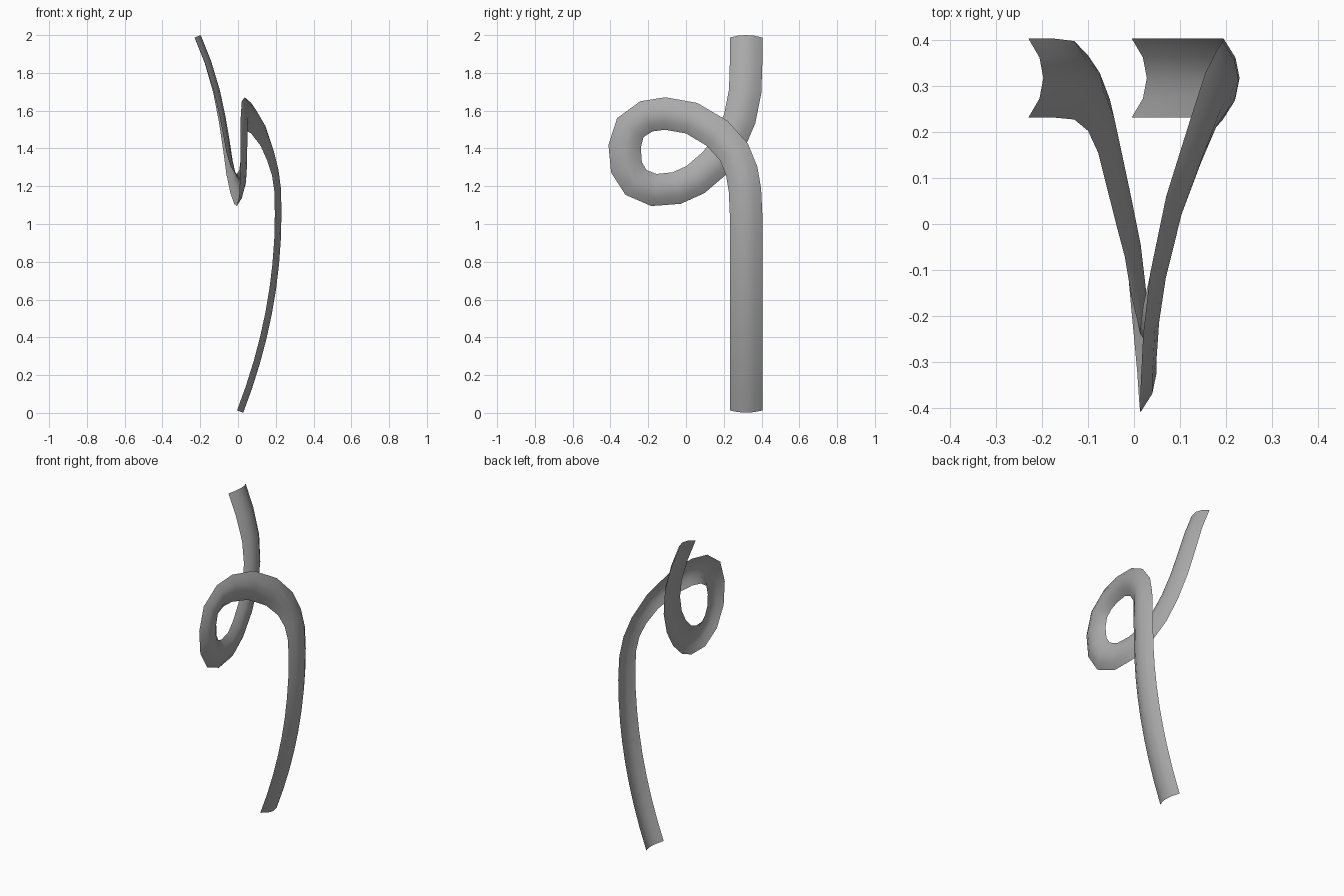
import bpy
import bmesh
from mathutils import Vector

cube = bpy.data.objects.get("Cube")
if cube:
    bpy.data.objects.remove(cube, do_unlink=True)

HALF_WIDTH = 0.086
BULGE = 0.035
ARC = [(-1, 0), (-0.52, 0.74), (0, 1), (0.52, 0.74), (1, 0)]


def make_material(name, color):
    mat = bpy.data.materials.new(name)
    mat.use_nodes = True
    mat.diffuse_color = color
    mat.node_tree.nodes["Principled BSDF"].inputs["Base Color"].default_value = color
    return mat


def stem_path(steps=8, top=1.05):
    """Gently bowed lower stem, rising from the floor."""
    points = []
    for i in range(steps + 1):
        z = 0.013 + (top - 0.013) * i / steps
        points.append((0.195 - 0.205 * ((top - z) / top) ** 2, 0.318, z))
    return points


# Loop that curls forward and down, then the free tail that rises behind it
loop_path = [
    (0.193, 0.312, 1.18), (0.18, 0.295, 1.28), (0.155, 0.255, 1.38),
    (0.12, 0.165, 1.48), (0.07, 0.03, 1.56), (0.035, -0.11, 1.585),
    (0.02, -0.21, 1.57), (0.014, -0.295, 1.51), (0.014, -0.325, 1.41),
    (0.012, -0.315, 1.30), (0.007, -0.265, 1.22), (-0.006, -0.17, 1.18),
    (-0.02, -0.05, 1.19), (-0.04, 0.05, 1.235), (-0.062, 0.155, 1.325),
]
tail_path = [
    (-0.078, 0.23, 1.43), (-0.10, 0.285, 1.56), (-0.13, 0.313, 1.7),
    (-0.175, 0.318, 1.85), (-0.23, 0.318, 1.987),
]


def sweep_ribbon(name, path, material):
    """Sweep an open arc along the path, with its bulge kept to the left side."""
    path = [Vector(p) for p in path]
    bm = bmesh.new()
    rows = []
    for i, point in enumerate(path):
        before = (point - path[max(i - 1, 0)]).normalized()
        after = (path[min(i + 1, len(path) - 1)] - point).normalized()
        tangent = (before + after).normalized()
        side = Vector((1, 0, 0))
        normal = (side - tangent * side.dot(tangent)).normalized()
        across = tangent.cross(normal)
        rows.append([bm.verts.new(point + across * (u * HALF_WIDTH) + normal * (v * BULGE))
                     for u, v in ARC])
    for low, high in zip(rows, rows[1:]):
        for j in range(len(ARC) - 1):
            bm.faces.new((low[j], low[j + 1], high[j + 1], high[j]))
    # Face the convex side outward
    bm.normal_update()
    if sum(f.normal.x for f in bm.faces) < 0:
        bmesh.ops.reverse_faces(bm, faces=bm.faces[:])
    mesh = bpy.data.meshes.new(name)
    bm.to_mesh(mesh)
    bm.free()
    mesh.materials.append(material)
    obj = bpy.data.objects.new(name, mesh)
    bpy.context.collection.objects.link(obj)
    bpy.ops.object.select_all(action="DESELECT")
    obj.select_set(True)
    bpy.context.view_layer.objects.active = obj
    bpy.ops.object.shade_smooth_by_angle()
    return obj


grey = make_material("plain grey", (0.4, 0.4, 0.4, 1))
sweep_ribbon("curled_ribbon", stem_path() + loop_path + tail_path, grey)
